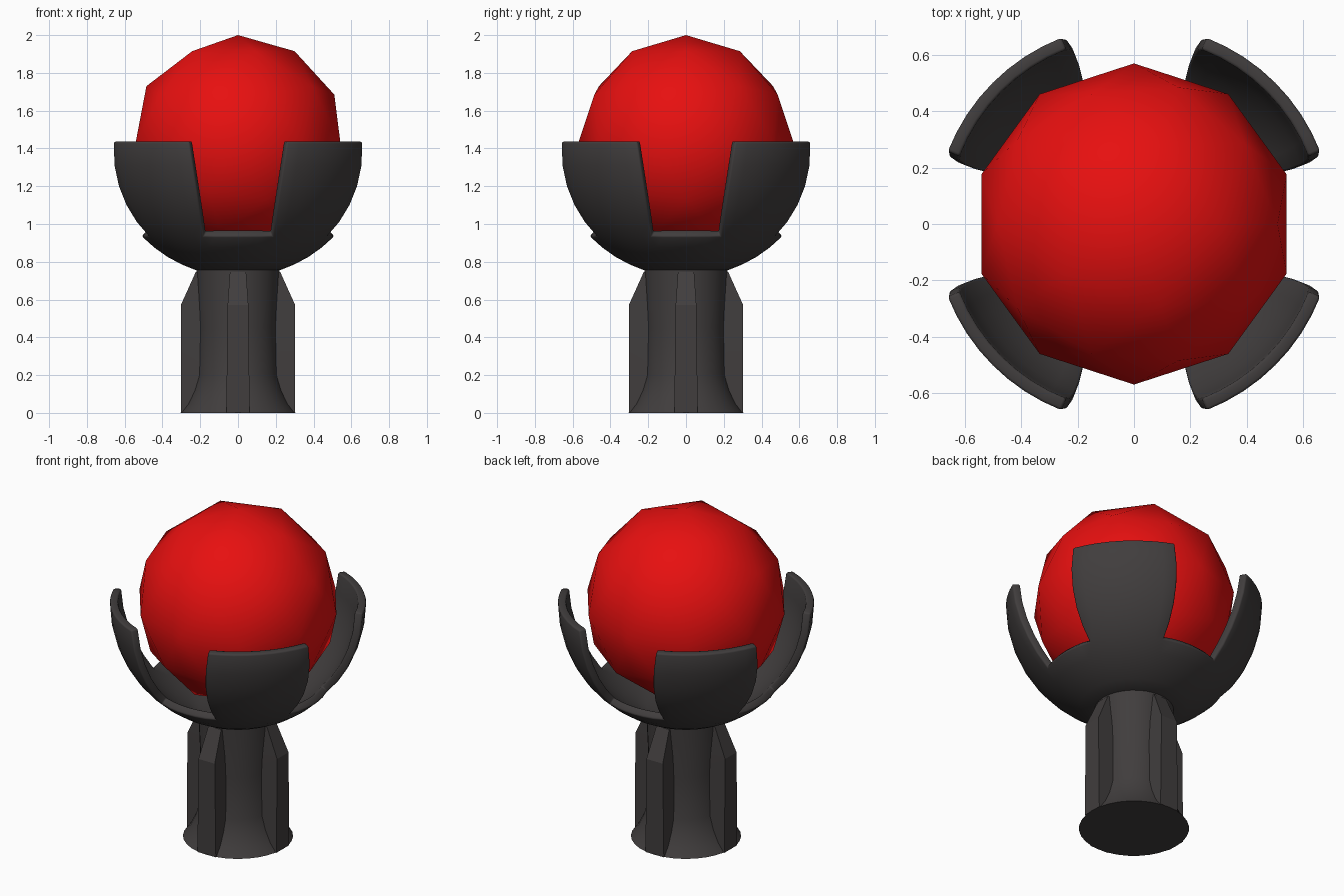
import bpy, bmesh, math
from math import sin, cos, asin, sqrt, pi

if "Cube" in bpy.data.objects:
    bpy.data.objects.remove(bpy.data.objects["Cube"])


def material(name, rgb):
    m = bpy.data.materials.new(name)
    m.diffuse_color = (*rgb, 1)
    m.use_nodes = True
    m.node_tree.nodes["Principled BSDF"].inputs["Base Color"].default_value = m.diffuse_color
    return m


GREY = material("dark grey", (0.052, 0.047, 0.047))
RED = material("red", (0.8, 0.005, 0.005))
CZ = 1.43      # centre height of ball and bowl
R = 0.71       # outer bowl radius


def finish(bm, name, mat, angle=35):
    bmesh.ops.recalc_face_normals(bm, faces=bm.faces)
    me = bpy.data.meshes.new(name)
    bm.to_mesh(me)
    bm.free()
    me.materials.append(mat)
    ob = bpy.data.objects.new(name, me)
    bpy.context.collection.objects.link(ob)
    bpy.ops.object.select_all(action='DESELECT')
    bpy.context.view_layer.objects.active = ob
    ob.select_set(True)
    bpy.ops.object.shade_smooth_by_angle(angle=math.radians(angle))
    return ob


# Ball: coarse icosphere, smooth shaded
bm = bmesh.new()
bmesh.ops.create_icosphere(bm, subdivisions=2, radius=0.57)
bmesh.ops.translate(bm, verts=bm.verts, vec=(0, 0, CZ))
finish(bm, "ball", RED, 60)

# Bowl: lower ring plus four petals, as one spherical shell
ZS = [0.757, 0.785, 0.825, 0.875, 0.935, 1.01, 1.1, 1.2, 1.31, 1.435]
SLOT_ROW, GAP, PETAL = 4, 6, 8
bm = bmesh.new()
rows = []
for i, z in enumerate(ZS):
    r = sqrt(R * R - (z - CZ) ** 2)
    zc = max(z, ZS[SLOT_ROW])
    rc = sqrt(R * R - (zc - CZ) ** 2)
    a = asin((0.182 + (zc - 0.935) * 0.155) / rc)   # half angle of the slot
    row = []
    for q in range(4):
        steps = [-a + 2 * a * k / GAP for k in range(GAP)]
        steps += [a + (pi / 2 - 2 * a) * k / PETAL for k in range(PETAL)]
        for k, t in enumerate(steps):
            t += q * pi / 2
            inside_slot = i > SLOT_ROW and 0 < k < GAP
            row.append(None if inside_slot else
                       bm.verts.new((r * cos(t), r * sin(t), z)))
    rows.append(row)
n = len(rows[0])
for i in range(len(ZS) - 1):
    for k in range(n):
        if i >= SLOT_ROW and k % (GAP + PETAL) < GAP:
            continue
        j = (k + 1) % n
        bm.faces.new((rows[i][k], rows[i][j], rows[i + 1][j], rows[i + 1][k]))
bm.faces.new(rows[0][::-1])
bowl = finish(bm, "petal_bowl", GREY, 40)
sol = bowl.modifiers.new("thickness", 'SOLIDIFY')
sol.thickness = 0.045
sol.offset = -1
bev = bowl.modifiers.new("soft_rim", 'BEVEL')
bev.width = 0.009
bev.segments = 2
bev.limit_method = 'ANGLE'
bev.angle_limit = math.radians(50)

# Stem: turned column with a flared foot
bm = bmesh.new()
prev = None
SEG = 32
for r, z in [(0.305, 0), (0.268, 0.05), (0.236, 0.12), (0.213, 0.2),
             (0.207, 0.45), (0.22, 0.76)]:
    ring = [bm.verts.new((r * cos(2 * pi * k / SEG), r * sin(2 * pi * k / SEG), z))
            for k in range(SEG)]
    if prev:
        for k in range(SEG):
            j = (k + 1) % SEG
            bm.faces.new((prev[k], prev[j], ring[j], ring[k]))
    else:
        bm.faces.new(ring[::-1])
    prev = ring
bm.faces.new(prev)
finish(bm, "stem", GREY)

# Four fins along the stem
for q in range(4):
    t = q * pi / 2
    bm = bmesh.new()
    prev = None
    for x, z, w in [(0.303, 0, 0.062), (0.303, 0.57, 0.055), (0.224, 0.745, 0.043)]:
        ring = [bm.verts.new((px * cos(t) - py * sin(t), px * sin(t) + py * cos(t), z))
                for px, py in [(0.12, -w), (x, -w), (x, w), (0.12, w)]]
        if prev:
            for k in range(4):
                j = (k + 1) % 4
                bm.faces.new((prev[k], prev[j], ring[j], ring[k]))
        else:
            bm.faces.new(ring[::-1])
        prev = ring
    bm.faces.new(prev)
    finish(bm, f"stem_fin_{q + 1}", GREY, 20)
